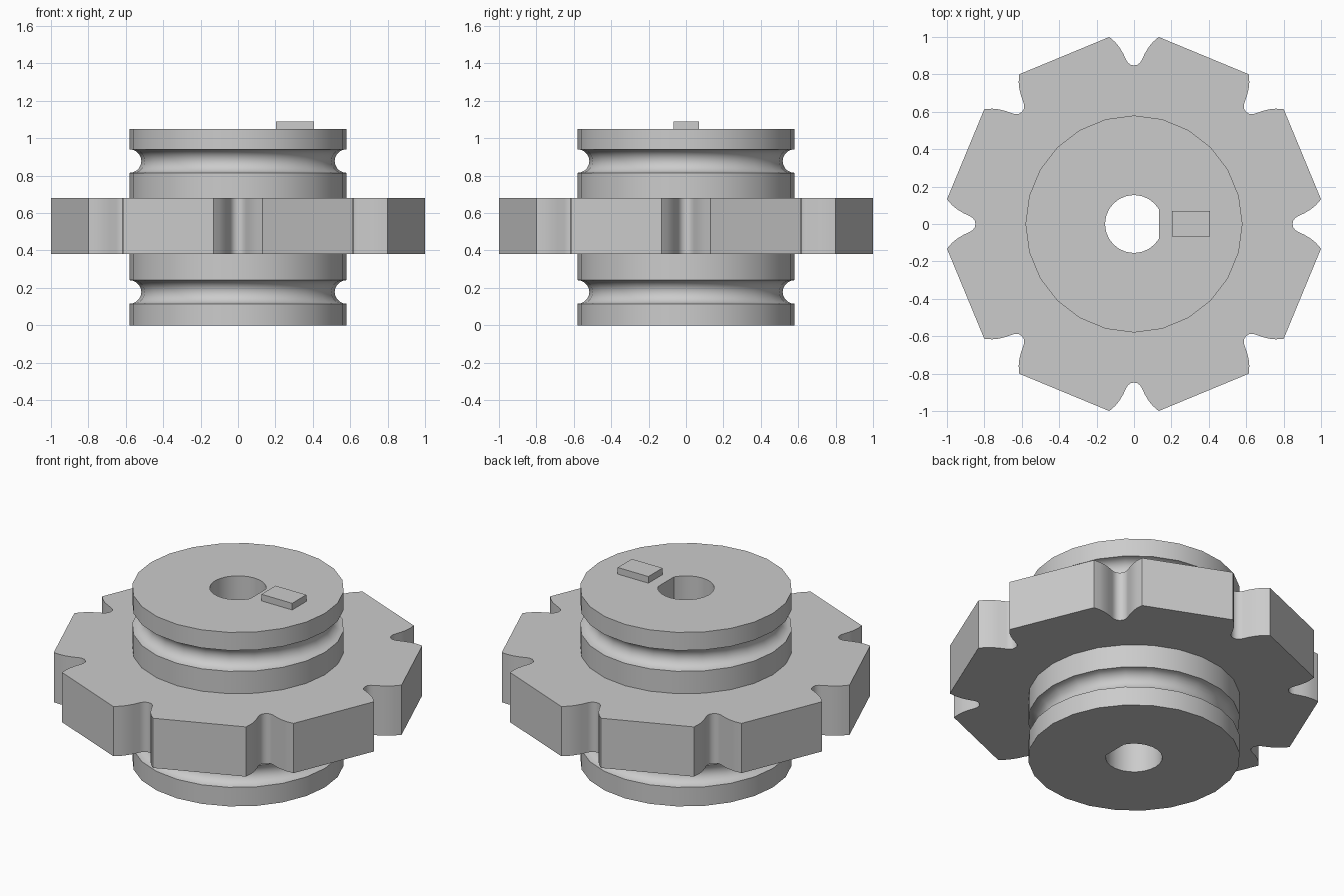
import bpy, bmesh
from math import sin, cos, pi, radians, tau
from mathutils import Matrix, Vector

cube = bpy.data.objects.get("Cube")
if cube:
    bpy.data.objects.remove(cube, do_unlink=True)

grey = bpy.data.materials.new("plain grey")
grey.use_nodes = True
colour = (0.6, 0.6, 0.6, 1)
grey.diffuse_color = colour
grey.node_tree.nodes["Principled BSDF"].inputs["Base Color"].default_value = colour

SIDES = 24
HUB_R, HUB_TOP = 0.58, 1.05
BORE_R, BORE_FLAT = 0.155, 0.135
GROOVE_R, GROOVE_CENTRES = 0.063, (0.178, 0.878)
PLATE_LOW, PLATE_HIGH = 0.38, 0.68
TEETH = 8


def make_object(name, bm, smooth=True):
    bmesh.ops.recalc_face_normals(bm, faces=bm.faces)
    mesh = bpy.data.meshes.new(name)
    bm.to_mesh(mesh)
    bm.free()
    mesh.materials.append(grey)
    obj = bpy.data.objects.new(name, mesh)
    bpy.context.collection.objects.link(obj)
    if smooth:
        bpy.ops.object.select_all(action='DESELECT')
        obj.select_set(True)
        bpy.context.view_layer.objects.active = obj
        bpy.ops.object.shade_smooth_by_angle(angle=radians(28))
    return obj


def edge_loop(bm, points):
    verts = [bm.verts.new(p) for p in points]
    return [bm.edges.new((v, verts[i - 1])) for i, v in enumerate(verts)]


# Hub: turned profile with two round grooves and a bore with one flat side
profile = [(BORE_R, 0), (HUB_R, 0)]
for centre in GROOVE_CENTRES:
    for i in range(11):
        a = pi * i / 10
        profile.append((HUB_R - GROOVE_R * sin(a), centre - GROOVE_R * cos(a)))
profile += [(HUB_R, HUB_TOP), (BORE_R, HUB_TOP)]

bm = bmesh.new()
rings = []
for s in range(SIDES):
    a = tau * s / SIDES
    ring = []
    for r, z in profile:
        x = r * cos(a)
        if r == BORE_R:
            x = min(x, BORE_FLAT)
        ring.append(bm.verts.new((x, r * sin(a), z)))
    rings.append(ring)
for s, ring in enumerate(rings):
    previous = rings[s - 1]
    for i in range(len(ring)):
        bm.faces.new((previous[i - 1], ring[i - 1], ring[i], previous[i]))
make_object("grooved_hub", bm)

# Toothed plate: one notch outline repeated round the axis, open under the hub
half_notch = [(0.132, 1.0), (0.1, 0.972), (0.078, 0.945), (0.058, 0.912),
              (0.042, 0.878), (0.032, 0.862), (0.017, 0.851)]
notch = half_notch + [(0, 0.848)] + [(-x, y) for x, y in reversed(half_notch)]
outline = []
for t in range(TEETH):
    turn = Matrix.Rotation(-tau * t / TEETH, 3, 'Z')
    outline += [turn @ Vector((x, y, PLATE_LOW)) for x, y in reversed(notch)]
inner = [(0.5 * cos(tau * s / SIDES), 0.5 * sin(tau * s / SIDES), PLATE_LOW)
         for s in range(SIDES)]

bm = bmesh.new()
edges = edge_loop(bm, outline) + edge_loop(bm, inner)
bmesh.ops.triangle_fill(bm, edges=edges, use_beauty=True, normal=(0, 0, 1))
raised = bmesh.ops.extrude_face_region(bm, geom=bm.faces[:], use_keep_orig=True)
top_verts = [g for g in raised["geom"] if isinstance(g, bmesh.types.BMVert)]
bmesh.ops.translate(bm, verts=top_verts, vec=(0, 0, PLATE_HIGH - PLATE_LOW))
make_object("toothed_plate", bm)

# Small raised index block on the top face
bm = bmesh.new()
bmesh.ops.create_cube(bm, size=1)
bmesh.ops.scale(bm, verts=bm.verts, vec=(0.205, 0.135, 0.05))
bmesh.ops.translate(bm, verts=bm.verts, vec=(0.305, 0.002, 1.065))
make_object("index_block", bm, smooth=False)
